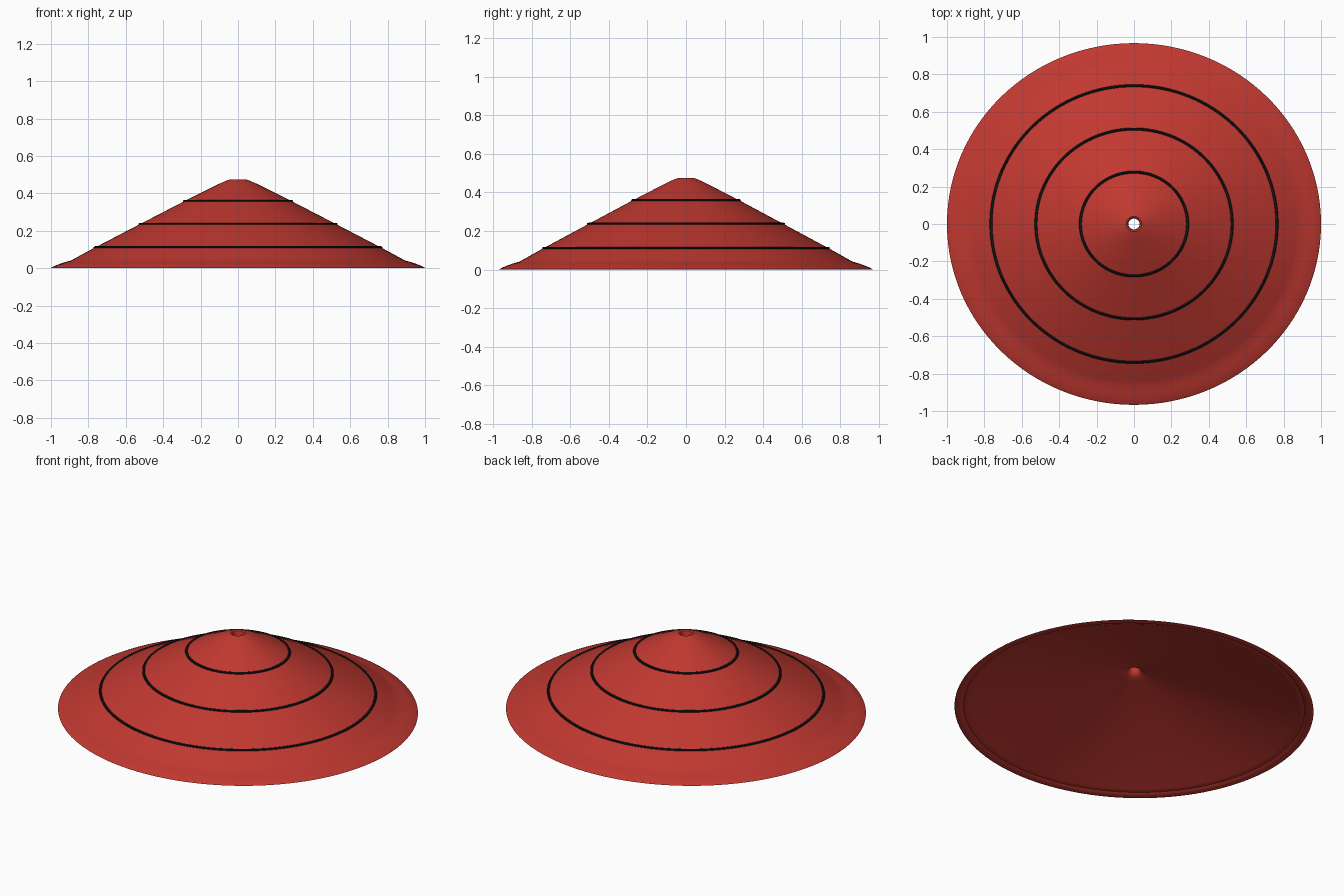
import bpy, bmesh, math

if "Cube" in bpy.data.objects:
    bpy.data.objects.remove(bpy.data.objects["Cube"])

SIDES = 128
Y_SCALE = 0.967  # the hat is slightly oval


def material(name, colour):
    m = bpy.data.materials.new(name)
    m.diffuse_color = (*colour, 1)
    m.use_nodes = True
    m.node_tree.nodes["Principled BSDF"].inputs["Base Color"].default_value = m.diffuse_color
    return m


def lathe(name, profile, mat):
    """Revolve a closed (radius, z) profile around z."""
    bm = bmesh.new()
    rings = []
    for r, z in profile:
        rings.append([bm.verts.new((r * math.cos(2 * math.pi * i / SIDES),
                                    r * Y_SCALE * math.sin(2 * math.pi * i / SIDES), z))
                      for i in range(SIDES)])
    for k, a in enumerate(rings):
        b = rings[(k + 1) % len(rings)]
        for i in range(SIDES):
            j = (i + 1) % SIDES
            bm.faces.new((a[i], a[j], b[j], b[i]))
    bmesh.ops.recalc_face_normals(bm, faces=bm.faces)
    mesh = bpy.data.meshes.new(name)
    bm.to_mesh(mesh)
    bm.free()
    mesh.materials.append(mat)
    ob = bpy.data.objects.new(name, mesh)
    bpy.context.collection.objects.link(ob)
    bpy.context.view_layer.objects.active = ob
    ob.select_set(True)
    bpy.ops.object.shade_smooth_by_angle(angle=math.radians(40))
    ob.select_set(False)
    return ob


red = material("red", (0.53, 0.04, 0.03))
black = material("black", (0.008, 0.008, 0.008))

# Hat body: outer cone, flared rim, shallow inner cone and centre hole
lathe("hat_body", [
    (0.030, 0.455), (0.034, 0.470), (0.042, 0.475), (0.065, 0.467), (0.10, 0.452),
    (0.29, 0.357), (0.53, 0.233), (0.77, 0.108), (0.870, 0.054), (0.892, 0.042),
    (0.93, 0.031), (0.965, 0.019), (0.988, 0.009), (1.0, 0.002),
    (0.995, 0.0), (0.965, 0.0), (0.950, 0.010), (0.935, 0.008), (0.920, 0.014),
    (0.10, 0.225), (0.055, 0.234), (0.038, 0.243), (0.030, 0.260),
], red)

# Thin black bands around the cone
for name, radius, z in (("upper_band", 0.286, 0.359),
                        ("middle_band", 0.524, 0.236),
                        ("lower_band", 0.764, 0.111)):
    section = [(radius + 0.008 * math.cos(a * math.pi / 4),
                z + 0.007 * math.sin(a * math.pi / 4)) for a in range(8)]
    lathe(name, section, black)
